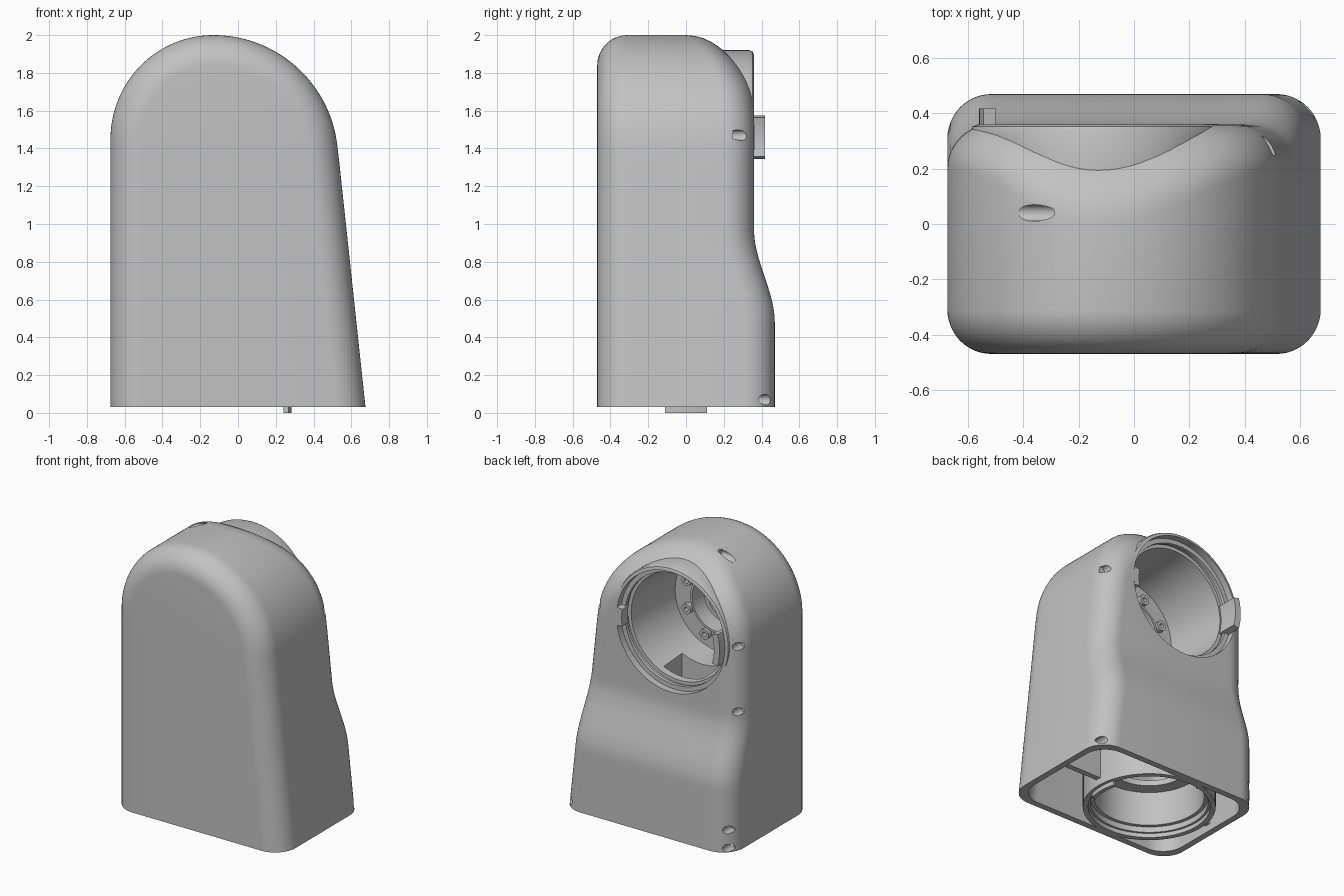
import bpy, bmesh, math

if "Cube" in bpy.data.objects:
    bpy.data.objects.remove(bpy.data.objects["Cube"])

GREY = (0.54, 0.54, 0.54, 1)
grey = bpy.data.materials.new("housing_grey")
grey.use_nodes = True
grey.diffuse_color = GREY
grey.node_tree.nodes["Principled BSDF"].inputs["Base Color"].default_value = GREY

SOCKET = (-0.13, 1.46)        # x and z of the rear socket axis
BC = (-0.13, 0)               # x and y of the base socket axis
BASE = 0.03


def finish(bm, name):
    bmesh.ops.remove_doubles(bm, verts=bm.verts, dist=0.0005)
    bmesh.ops.recalc_face_normals(bm, faces=bm.faces)
    mesh = bpy.data.meshes.new(name)
    bm.to_mesh(mesh)
    bm.free()
    mesh.materials.append(grey)
    ob = bpy.data.objects.new(name, mesh)
    bpy.context.collection.objects.link(ob)
    return ob


def loft(rings, name, closed=False):
    """Skin closed rings of points, with end caps unless the stack closes."""
    bm = bmesh.new()
    rows = [[bm.verts.new(p) for p in ring] for ring in rings]
    n = len(rows[0])
    for a, b in zip(rows, rows[1:] + rows[:1] if closed else rows[1:]):
        for i in range(n):
            j = (i + 1) % n
            bm.faces.new((a[i], a[j], b[j], b[i]))
    if not closed:
        bm.faces.new(rows[0])
        bm.faces.new(rows[-1])
    return finish(bm, name)


def lathe(name, profile, axis, centre, a0=0, a1=360, steps=72):
    """Turn a closed (radius, height) profile around the x, y or z axis."""
    full = a1 - a0 == 360
    rings = []
    for s in range(steps if full else steps + 1):
        a = math.radians(a0 + (a1 - a0) * s / steps)
        ring = []
        for r, h in profile:
            u, v = centre[0] + r * math.cos(a), centre[1] + r * math.sin(a)
            ring.append({"x": (h, u, v), "y": (u, h, v), "z": (u, v, h)}[axis])
        rings.append(ring)
    return loft(rings, name, closed=full)


def tube(name, r0, r1, h0, h1, axis, centre, a0=0, a1=360, steps=72):
    return lathe(name, [(r0, h0), (r1, h0), (r1, h1), (r0, h1)], axis, centre, a0, a1, steps)


def rod(name, r, h0, h1, axis, centre):
    return tube(name, 0, r, h0, h1, axis, centre, steps=24)


def box(name, x0, x1, y0, y1, z0, z1):
    return loft([[(x0, y0, z), (x1, y0, z), (x1, y1, z), (x0, y1, z)] for z in (z0, z1)], name)


def smoothstep(lo, hi, v):
    t = min(1, max(0, (v - lo) / (hi - lo)))
    return t * t * (3 - 2 * t)


def back_y(z):
    return 0.47 - 0.11 * smoothstep(0.48, 0.97, z)


def section(left, right, normals, inset, steps=12):
    """One closed ring: front fillet, side, rear fillet, on both flanks."""
    flanks = []
    for (x, z), (nx, nz) in zip((left, right), normals):
        x, z = x - nx * inset, z - nz * inset
        w = nz ** 4           # the rear rounding swells towards the crown
        depth, drop = 0.16 + 0.2 * w, 0.16 + 0.34 * w
        pts = []
        for k in range(steps + 1):
            t = math.pi / 2 * (1 - k / steps)
            o = 0.16 * (1 - math.cos(t))
            pts.append((x - nx * o, -0.31 + inset - 0.16 * math.sin(t), z - nz * o))
        for k in range(steps + 1):
            t = math.pi / 2 * k / steps
            o = drop * (1 - math.cos(t))
            pts.append((x - nx * o, back_y(z) - inset - depth * (1 - math.sin(t)), z - nz * o))
        flanks.append(pts)
    return flanks[0] + flanks[1][::-1]


def straight_rows(z0, z1, count, inset=0):
    rows = []
    for i in range(count + 1):
        z = z0 + (z1 - z0) * i / count
        rows.append(section((-0.675, z), (0.675 - 0.107 * (z - BASE), z), ((-1, 0), (1, 0)), inset))
    return rows


def boolean(target, cutter, op):
    m = target.modifiers.new("cut", "BOOLEAN")
    m.operation, m.solver, m.object = op, "EXACT", cutter
    bpy.context.view_layer.objects.active = target
    bpy.ops.object.modifier_apply(modifier=m.name)
    bpy.data.objects.remove(cutter)


# Housing: straight flanks below, then a rounded crown
rings = straight_rows(BASE, 1.32, 40)
CROWN = 40
for i in range(CROWN + 1):
    f = i / CROWN
    a, b = f * math.pi / 2, math.radians(6 + 84 * f)
    rings.append(section((-0.13 - 0.545 * math.cos(a), 1.45 + 0.55 * math.sin(a)),
                         (-0.13 + 0.66 * math.cos(b), 1.34 + 0.66 * math.sin(b)),
                         ((-math.cos(a), math.sin(a)), (math.cos(b), math.sin(b))), 0))
housing = loft(rings, "housing")

# Rear socket collar, its stepped bore, and the hollow base
boolean(housing, lathe("collar", [(0, -0.1), (0.46, -0.1), (0.46, 0.335), (0.453, 0.353),
                                  (0.435, 0.36), (0, 0.36)], "y", SOCKET), "UNION")
boolean(housing, loft(straight_rows(-0.02, 0.93, 24, 0.045), "hollow"), "DIFFERENCE")
boolean(housing, lathe("bore", [(0, -0.3), (0.35, -0.3), (0.385, 0.26), (0.41, 0.26), (0.41, 0.285),
                                (0.4, 0.285), (0.4, 0.31), (0.432, 0.31), (0.432, 0.4), (0, 0.4)],
                       "y", SOCKET), "DIFFERENCE")

# Cable window between socket and base
boolean(housing, box("window", -0.29, 0.03, 0, 0.21, 0.85, 1.25), "DIFFERENCE")

# Screw pockets on the rear corners: x, z and the y where each starts
for x, z, y in [(0.49, 1.47, 0.25), (0.625, 0.07, 0.33), (-0.63, 1.47, 0.24),
                (-0.63, 1.0, 0.24), (-0.63, 0.19, 0.34), (-0.63, 0.06, 0.34)]:
    boolean(housing, rod("pocket", 0.028, y, 0.6, "y", (x, z)), "DIFFERENCE")
boolean(housing, rod("crown_pocket", 0.03, -0.8, -0.29, "x", (0.04, 1.947)), "DIFFERENCE")

# Socket floor: flange, inner hub and screw bosses
parts = [housing,
         tube("socket_flange", 0.2, 0.362, -0.24, -0.2, "y", SOCKET),
         tube("socket_flange_lip", 0.2, 0.215, -0.3, -0.17, "y", SOCKET),
         tube("socket_hub_ring", 0.13, 0.16, -0.31, -0.25, "y", SOCKET)]
for i in range(8):
    a = math.radians(22.5 + 45 * i)
    c = (SOCKET[0] + 0.265 * math.cos(a), SOCKET[1] + 0.265 * math.sin(a))
    parts.append(tube(f"socket_screw_boss_{i + 1}", 0.016, 0.036, -0.21, -0.165, "y", c, steps=20))

# Locking keys of the rear socket
parts.append(tube("rear_key", 0.385, 0.43, 0.27, 0.418, "y", SOCKET, 164.5, 195.5, 12))
parts.append(tube("rear_small_key", 0.39, 0.434, 0.29, 0.362, "y", SOCKET, -9, 9, 8))

# Base socket: stepped tube, inner ledge, half ledge and locking key
parts.append(lathe("base_socket", [(0.4, BASE), (0.435, BASE), (0.435, 0.36), (0.35, 0.36),
                                   (0.36, 0.1), (0.385, 0.1), (0.385, 0.06), (0.4, 0.06)], "z", BC))
parts.append(tube("base_ledge", 0.26, 0.37, 0.34, 0.38, "z", BC))
parts.append(tube("base_half_ledge", 0.31, 0.365, 0.2, 0.24, "z", BC, 30, 150, 32))
parts.append(tube("base_key", 0.385, 0.413, 0, 0.12, "z", BC, -15.5, 15.5, 12))

# Ribs joining the base socket to the end walls
parts.append(box("left_rib", 0.29, 0.62, -0.02, 0.02, 0.08, 0.36))
parts.append(box("right_rib", -0.64, -0.55, -0.02, 0.02, 0.08, 0.36))

for ob in parts:
    bpy.ops.object.select_all(action="DESELECT")
    ob.select_set(True)
    bpy.context.view_layer.objects.active = ob
    bpy.ops.object.shade_smooth_by_angle(angle=math.radians(30))
